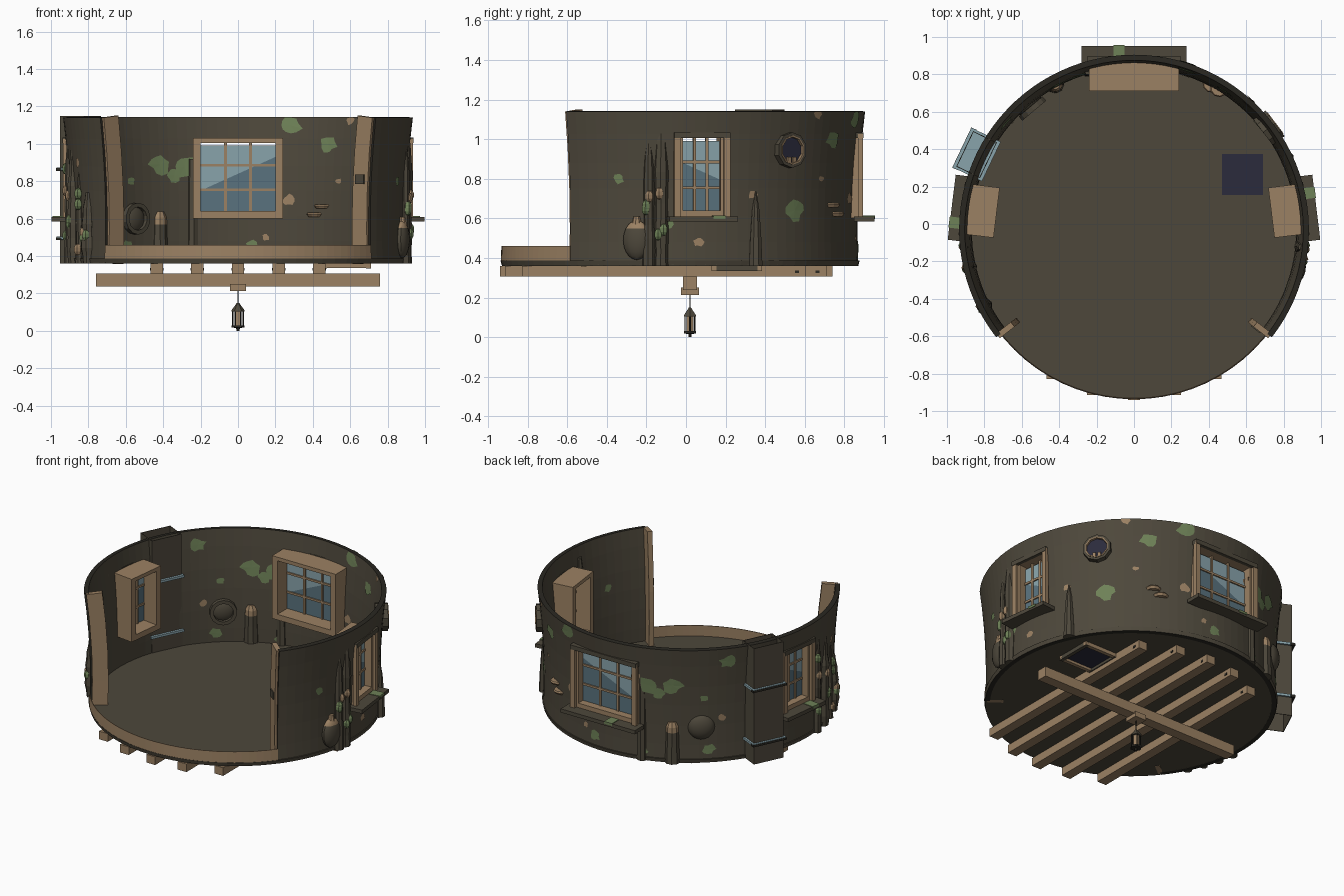
import bpy, bmesh, math, random
from math import radians as rad, sin, cos, asin, pi
from mathutils import Matrix, Vector

random.seed(4)
if "Cube" in bpy.data.objects:
    bpy.data.objects.remove(bpy.data.objects["Cube"])


def material(name, r, g, b):
    m = bpy.data.materials.new(name)
    m.use_nodes = True
    m.diffuse_color = (r, g, b, 1)
    m.node_tree.nodes["Principled BSDF"].inputs["Base Color"].default_value = (r, g, b, 1)
    return m


BARK = material("bark brown", .075, .064, .044)
DARK = material("charred brown", .022, .02, .015)
WOOD = material("tan wood", .33, .22, .125)
MOSS = material("moss green", .155, .22, .095)
GLASS = material("pale glass", .25, .37, .41)
DEEP = material("deep glass", .1, .17, .21)
NAVY = material("night navy", .024, .024, .045)

CY = -.03          # centre of the round room
FLOOR, TOP = .36, 1.14


def wall_r(z):
    return .897 + .038 * ((z - .55) / .59) ** 2


def place(angle, r, z):
    """Frame on the wall: local x points outwards, y along the wall."""
    a = rad(angle)
    return Matrix.Translation((r * cos(a), r * sin(a) + CY, z)) @ Matrix.Rotation(a, 4, 'Z')


def finish(name, bm, mats, smooth=False):
    bmesh.ops.recalc_face_normals(bm, faces=bm.faces)
    me = bpy.data.meshes.new(name)
    bm.to_mesh(me)
    bm.free()
    for m in mats:
        me.materials.append(m)
    ob = bpy.data.objects.new(name, me)
    bpy.context.scene.collection.objects.link(ob)
    if smooth:
        bpy.ops.object.select_all(action='DESELECT')
        ob.select_set(True)
        bpy.context.view_layer.objects.active = ob
        bpy.ops.object.shade_smooth_by_angle(angle=rad(30))
    return ob


def box(name, mat, lo, hi, frame=Matrix()):
    lo, hi = Vector(lo), Vector(hi)
    bm = bmesh.new()
    bmesh.ops.create_cube(bm, size=1, matrix=frame @ Matrix.Translation((lo + hi) / 2)
                          @ Matrix.Diagonal((*(hi - lo), 1)))
    return finish(name, bm, [mat])


def lathe(name, mats, profile, frame, sides=10, split=None, smooth=False):
    """Turn (radius, height) pairs; faces above split take the second colour."""
    bm = bmesh.new()
    rings = [[bm.verts.new((r * cos(2 * pi * i / sides), r * sin(2 * pi * i / sides), z))
              for i in range(sides)] for r, z in profile]
    for a, b in zip(rings, rings[1:]):
        for i in range(sides):
            j = (i + 1) % sides
            bm.faces.new((a[i], a[j], b[j], b[i]))
    if profile[0] != profile[-1]:
        bm.faces.new(rings[0])
        bm.faces.new(rings[-1])
    bmesh.ops.remove_doubles(bm, verts=bm.verts, dist=.0001)
    if split is not None:
        for f in bm.faces:
            f.material_index = int(f.calc_center_median().z > split)
    bm.transform(frame)
    return finish(name, bm, mats, smooth)


def shell(name, mats, a0, a1, zs, inset, thick, steps, holes=()):
    """Curved wall section with openings, thickened inwards."""
    angles = {a0 + (a1 - a0) * i / steps for i in range(steps + 1)}
    for h in holes:
        angles |= set(h[:2])
    angles = sorted(angles)
    bm = bmesh.new()
    grid = [[bm.verts.new(place(a, wall_r(z) - inset, z).translation) for z in zs] for a in angles]
    for i in range(len(angles) - 1):
        am = (angles[i] + angles[i + 1]) / 2
        for j in range(len(zs) - 1):
            zm = (zs[j] + zs[j + 1]) / 2
            if not any(h[0] < am < h[1] and h[2] < zm < h[3] for h in holes):
                bm.faces.new((grid[i][j], grid[i + 1][j], grid[i + 1][j + 1], grid[i][j + 1]))
    ob = finish(name, bm, mats)
    # make the outer face point away from the room before thickening
    if ob.data.polygons[0].normal.dot(ob.data.polygons[0].center - Vector((0, CY, .7))) < 0:
        ob.data.flip_normals()
    mod = ob.modifiers.new("thickness", 'SOLIDIFY')
    mod.thickness, mod.offset, mod.material_offset_rim = thick, -1, len(mats) - 1


# Round wall with window openings, end posts and front curb
WINDOWS = {"back": (90, .24), "left": (7, .135), "right": (173, .135)}
W0, W1 = .61, 1.025
holes = []
for ang, w in WINDOWS.values():
    half = math.degrees(asin((w - .012) / .9))
    holes.append((ang - half, ang + half, W0, W1))
shell("round_wall", [BARK, DARK], -38, 218, [FLOOR, .48, W0, .75, .88, W1, TOP], 0, .03, 72, holes)
for side, a in (("left", -38), ("right", 218)):
    shell(side + "_end_post", [WOOD], a - 1, a + 1, [FLOOR, .55, .75, .95, TOP], .012, .1, 1)
box("post_knot", BARK, (.81, -.022, .785), (.87, -.01, .835), place(-38, 0, 0))
shell("front_curb", [WOOD], 218, 322, [.385, .46], -.005, .004, 36)

# Floor and hatch
lathe("floor", [BARK], [(.9, FLOOR), (.907, .386)], Matrix.Translation((0, CY, 0)), 72)
box("hatch_top", NAVY, (.47, .155, .38), (.69, .375, .39))
box("hatch_bottom", NAVY, (.47, .155, .352), (.69, .375, .362))
for n, y in (("front", .13), ("back", .36)):
    box("hatch_frame_" + n, WOOD, (.45, y, .335), (.71, y + .025, FLOOR))
for n, x in (("inner", .45), ("outer", .685)):
    box("hatch_frame_" + n, BARK, (x, .13, .334), (x + .025, .385, FLOOR))

# Joists and cross beam
for i in range(-2, 3):
    x = i * .2175
    front = CY - math.sqrt(.91 ** 2 - x * x)
    back = CY + math.sqrt(.77 ** 2 - x * x)
    box("floor_joist", WOOD, (x - .033, front, .305), (x + .033, back, FLOOR))
    box("joist_peg", DARK, (x - .036, back - .055, .323), (x + .036, back - .035, .337))
box("cross_beam", WOOD, (-.76, -.015, .238), (.76, .055, .306))
box("lantern_block", WOOD, (-.042, -.025, .213), (.042, .065, .25))

# Hanging lantern
hang = Matrix.Translation((0, .02, 0))
lathe("lantern_chain", [DARK], [(.004, .13), (.004, .22)], hang, 6)
lathe("lantern_roof", [BARK], [(.036, .105), (.034, .112), (.013, .14), (.006, .15)], hang, 6)
lathe("lantern_glass", [WOOD], [(.02, .03), (.02, .108)], hang, 6)
lathe("lantern_base", [DARK], [(.008, 0), (.01, .016), (.036, .018), (.036, .03)], hang, 6)
for k in range(6):
    bar = hang @ Matrix.Rotation(k * pi / 3, 4, 'Z') @ Matrix.Translation((.029, 0, 0))
    lathe("lantern_bar", [DARK], [(.004, .025), (.004, .11)], bar, 4)

# Deep box windows
for name, (ang, w) in WINDOWS.items():
    f = place(ang, 0, 0)
    t = .04
    for part, lo, hi in (("lintel", (-w, W1 - .02), (w, W1 + .005)), ("ledge", (-w, W0 - .008), (w, W0 + .03)),
                         ("jamb_a", (-w, W0), (t - w, W1)), ("jamb_b", (w - t, W0), (w, W1))):
        box(f"{name}_window_{part}", WOOD, (.74, *lo), (.905, *hi), f)
    # outside trim and sill
    for s in (-1, 1):
        y = sorted((s * (w - .025), s * (w + .008)))
        box(name + "_outer_trim", WOOD, (.9, y[0], W0), (.925, y[1], W1), f)
    box(name + "_outer_lintel", BARK, (.89, -w - .008, W1 - .02), (.928, w + .008, W1 + .01), f)
    box(name + "_outer_sill", BARK, (.88, -w - .04, .585), (.982, w + .04, W0), f)
    box(name + "_sill_moss", MOSS, (.91, .05, W0 - .012), (.986, .11, W0 + .004), f)
    # pane in two tones, split along a slanted line
    g = w - t
    bm = bmesh.new()
    bmesh.ops.create_cube(bm, size=1, matrix=Matrix.Translation((.85, 0, .812))
                          @ Matrix.Diagonal((.008, 2 * g, .36, 1)))
    mid, slant = Vector((0, 0, .84)), Vector((0, .45, 1))
    bmesh.ops.bisect_plane(bm, geom=bm.verts[:] + bm.edges[:] + bm.faces[:], plane_co=mid, plane_no=slant)
    for face in bm.faces:
        face.material_index = int((face.calc_center_median() - mid).dot(slant) < 0)
    bm.transform(f)
    finish(name + "_glass", bm, [GLASS, DEEP])
    for k in (-1, 1):
        y, z = k * g / 3, .82 + k * .065
        box(name + "_upright_bar", WOOD, (.838, y - .007, W0), (.862, y + .007, W1 - .01), f)
        box(name + "_cross_bar", WOOD, (.838, -g, z - .007), (.862, g, z + .007), f)

# Open shaft on the wall with two pale shelves
f = place(154.5, 0, 0)
for part, lo, hi in (("outer", (.999, -.105), (1.003, .105)), ("inner", (.862, -.105), (.866, .105)),
                     ("side_a", (.862, -.105), (1.003, -.101)), ("side_b", (.862, .101), (1.003, .105))):
    box("shaft_" + part, BARK, (*lo, FLOOR), (*hi, 1.15), f)
for z in (.5, .87):
    box("shaft_shelf", GLASS, (.845, -.117, z - .012), (1.018, .117, z + .004), f)
    box("shaft_band", DARK, (.99, -.119, z - .014), (1.02, .119, z), f)

# Round porthole
f = place(37, wall_r(.945), .945) @ Matrix.Rotation(pi / 2, 4, 'Y')
lathe("porthole_ring", [BARK], [(.07, -.05), (.09, -.05), (.09, .03), (.07, .03), (.07, -.05)], f, 10)
lathe("porthole_inner_ring", [WOOD], [(.066, -.04), (.074, -.04), (.074, .034), (.066, .034), (.066, -.04)], f, 10)
lathe("porthole_pane", [NAVY], [(.068, -.036), (.068, .016)], f, 10)
for y in (-.016, .016):
    box("porthole_peg", WOOD, (.035, y - .01, .0), (.064, y + .01, .028), f)

# Round burls grown through the wall
ball = [(sin(pi * i / 10), -cos(pi * i / 10)) for i in range(11)]
flat = Matrix.Diagonal((.55, 1, 1, 1))
lathe("back_burl", [BARK], [(.085 * r, .085 * z) for r, z in ball], place(130, .885, .6) @ flat, 18, smooth=True)
lathe("back_burl_ring", [BARK], [(.062, -.02), (.085, -.02), (.085, .01), (.062, .01), (.062, -.02)],
      place(130, .85, .6) @ Matrix.Rotation(pi / 2, 4, 'Y'), 14)
lathe("side_burl", [BARK, WOOD], [(.07 * r, .1 * z) for r, z in ball], place(-14, .905, .49) @ flat, 14,
      split=.05, smooth=True)
lathe("burl_neck", [WOOD], [(.025, .57), (.016, .61)], place(-14, .905, 0), 8)

# Stump, spike and upright roots
lathe("cut_stump", [BARK, WOOD], [(.05, FLOOR), (.044, .5), (.042, .57), (.041, .605), (.028, .637)],
      place(118.5, .885, 0), 9, split=.575)
lathe("root_spike", [BARK], [(.036, FLOOR), (.03, .5), (.02, .64), (.004, .735)], place(25, .905, 0), 8)
lathe("back_root", [BARK], [(.036, FLOOR), (.033, .6), (.03, .8), (.024, .92)], place(106, .885, 0), 8)
for ang, r, size, top in ((-6, .9, .042, 1.07), (-10, .905, .032, .98), (186, .905, .028, 1.05),
                          (193, .9, .04, .98), (200, .9, .024, .85), (207, .897, .04, .74)):
    n = 9
    prof = [(size * random.uniform(.75, 1.1) * (1 - .5 * (i / n) ** 3), FLOOR + (top - FLOOR) * i / n)
            for i in range(n + 1)]
    lathe("knotted_root", [BARK], prof, place(ang, r, 0), 8)
    for k in range(3):
        z = random.uniform(.42, top - .08)
        knot = place(ang + random.uniform(-1, 1), r + size * .6, z)
        lathe("root_knot", [MOSS if k else WOOD], [(.022 * a, .032 * b) for a, b in ball[::2]], knot, 6)

# Shelf fungi on both faces of the wall
for ang, z in ((59, .665), (62, .62)):
    lathe("shelf_fungus", [WOOD], [(.04, -.01), (.05, .004), (.044, .012)], place(ang, .885, z), 10)


def patch(mat, angle, z, size):
    """Thin irregular blot following both faces of the wall."""
    outline = [size * random.uniform(.7, 1.2) for _ in range(11)]
    for off in (.004, -.034):
        bm = bmesh.new()

        def spot(k, s):
            t = 2 * pi * k / len(outline)
            zz = min(z + s * sin(t) * .85, TOP)
            return bm.verts.new(place(angle + math.degrees(s * cos(t) / .9), wall_r(zz) + off, zz).translation)
        hub = spot(0, 0)
        rim = [spot(k, s) for k, s in enumerate(outline)]
        for k in range(len(rim)):
            bm.faces.new((hub, rim[k - 1], rim[k]))
        finish("wall_patch", bm, [mat])


# Moss and bare wood blots
for spec in ((72, 1.1, .065), (57, 1.0, .055), (118.5, .89, .065), (109, .88, .065), (113, .83, .04),
             (40, .64, .06), (-5, .57, .04), (140, 1.05, .05), (133, .45, .04), (85, .45, .04),
             (107, .42, .03), (131, .8, .025), (205, .6, .035), (-20, .8, .03)):
    patch(MOSS, *spec)
for spec in ((6, .48, .025), (48, 1.125, .03), (24, .72, .025), (72, .7, .035), (104, .93, .03),
             (138, .66, .025), (200, .9, .03), (52, .8, .018), (80, .5, .02)):
    patch(WOOD, *spec)
